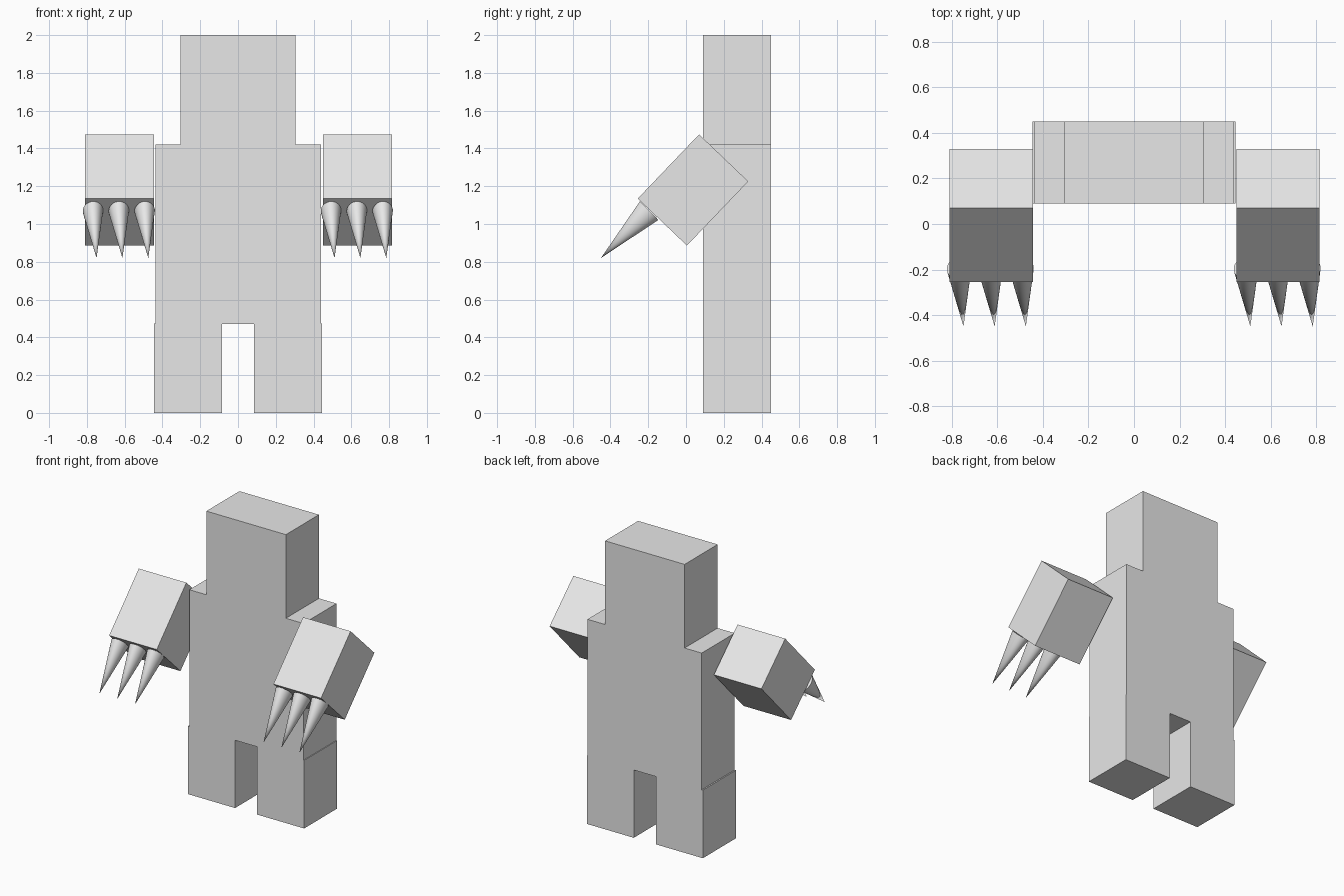
import bpy
from math import radians
from mathutils import Vector, Matrix

cube = bpy.data.objects.get("Cube")
if cube:
    bpy.data.objects.remove(cube, do_unlink=True)

grey = bpy.data.materials.new("light_grey")
grey.use_nodes = True
grey.diffuse_color = (0.8, 0.8, 0.8, 1)
grey.node_tree.nodes["Principled BSDF"].inputs["Base Color"].default_value = (0.8, 0.8, 0.8, 1)


def finish(name):
    obj = bpy.context.object
    obj.name = name
    obj.data.materials.append(grey)
    return obj


def box(name, centre, size, tilt=0.0):
    bpy.ops.mesh.primitive_cube_add(size=1)
    obj = finish(name)
    obj.matrix_world = (Matrix.Translation(centre) @ Matrix.Rotation(tilt, 4, 'X')
                        @ Matrix.Diagonal((*size, 1)))
    return obj


def claw(name, base, tip):
    # Slightly flattened cone pointing from base to tip
    base, tip = Vector(base), Vector(tip)
    axis = tip - base
    bpy.ops.mesh.primitive_cone_add(vertices=32, radius1=1, radius2=0, depth=1)
    obj = finish(name)
    bpy.ops.object.shade_smooth_by_angle(angle=radians(40))
    z = axis.normalized()
    x = Vector((1, 0, 0))
    y = z.cross(x).normalized()
    x = y.cross(z)
    turn = Matrix((x, y, z)).transposed().to_4x4()
    obj.matrix_world = (Matrix.Translation((base + tip) / 2) @ turn
                        @ Matrix.Diagonal((0.054, 0.069, axis.length, 1)))


# Head, torso and legs
box("head", (0, 0.27, 1.71), (0.61, 0.362, 0.58))
box("torso", (0.002, 0.27, 0.945), (0.876, 0.362, 0.95))
for side, s in (("right", -1), ("left", 1)):
    box(side + "_leg", (s * 0.265, 0.27, 0.236), (0.36, 0.362, 0.472))

# Raised forearms, each with three claws
for side, x in (("right", -0.627), ("left", 0.633)):
    box(side + "_arm", (x, 0.037, 1.18), (0.365, 0.36, 0.47), radians(-43.7))
    for i in range(3):
        cx = x + 0.137 * (i - 1)
        claw(f"{side}_claw_{i + 1}", (cx - 0.004, -0.196, 1.07), (cx + 0.015, -0.45, 0.82))
